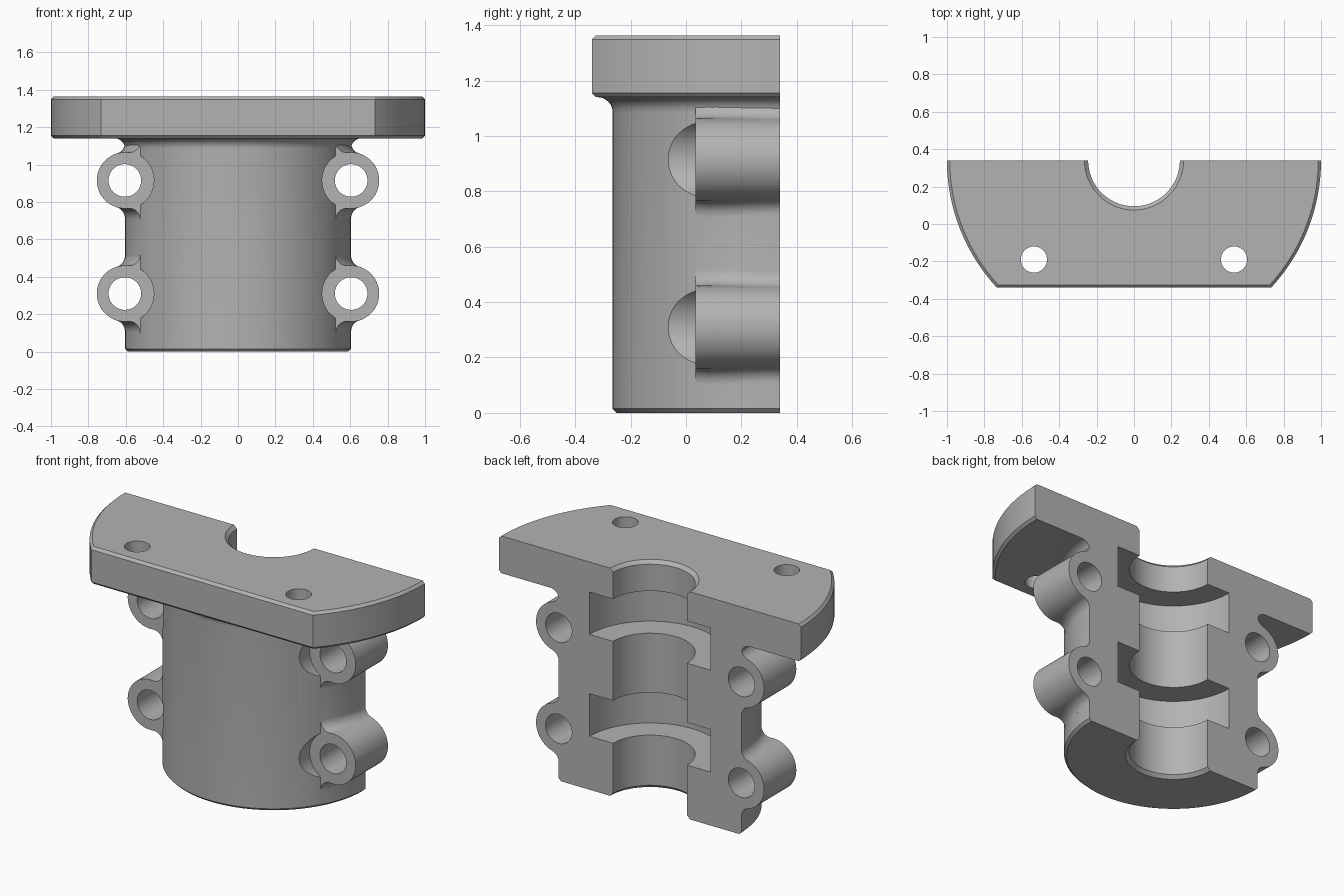
import bpy, bmesh, math
from mathutils import Vector

if "Cube" in bpy.data.objects:
    bpy.data.objects.remove(bpy.data.objects["Cube"], do_unlink=True)

SPLIT = 0.34          # y of the split plane, also the bore axis
R_BODY, R_FLANGE = 0.605, 1.0
Z_FLANGE, Z_TOP = 1.14, 1.363
CH = 0.015            # edge chamfer
FIL = 0.055           # fillet under the flange
BOSS_X, BOSS_R, BOSS_Y = 0.605, 0.15, 0.035
BOSS_Z = (0.31, 0.915)

steel = bpy.data.materials.new("plain_grey")
steel.use_nodes = True
grey = (0.45, 0.45, 0.45, 1)
steel.diffuse_color = grey
steel.node_tree.nodes["Principled BSDF"].inputs["Base Color"].default_value = grey


def loft(name, rings):
    """Solid skinned through equal-sized rings, capped at both ends."""
    bm = bmesh.new()
    loops = [[bm.verts.new(p) for p in ring] for ring in rings]
    n = len(loops[0])
    for a, b in zip(loops, loops[1:]):
        for i in range(n):
            j = (i + 1) % n
            bm.faces.new((a[i], a[j], b[j], b[i]))
    bm.faces.new(loops[0])
    bm.faces.new(loops[-1])
    bmesh.ops.recalc_face_normals(bm, faces=bm.faces)
    mesh = bpy.data.meshes.new(name)
    bm.to_mesh(mesh)
    bm.free()
    mesh.materials.append(steel)
    ob = bpy.data.objects.new(name, mesh)
    bpy.context.collection.objects.link(ob)
    return ob


def circle(r, n):
    steps = [2 * math.pi * (i + 0.5) / n for i in range(n)]
    return [(r * math.cos(a), r * math.sin(a)) for a in steps]


def turned(name, profile, x=0, y=SPLIT, n=128):
    """Solid of revolution about a vertical axis."""
    return loft(name, [[(x + u, y + v, z) for u, v in circle(r, n)] for r, z in profile])


def rod(name, r, x, z, y0, y1):
    return loft(name, [[(x + u, y, z + v) for u, v in circle(r, 64)] for y in (y0, y1)])


def combine(target, tool, operation):
    mod = target.modifiers.new(operation, "BOOLEAN")
    mod.operation, mod.solver, mod.object = operation, "EXACT", tool
    bpy.context.view_layer.objects.active = target
    bpy.ops.object.modifier_apply(modifier=mod.name)
    bpy.data.objects.remove(tool, do_unlink=True)


def flange_ring(z, d):
    """Round plate outline with a flat front, inset by d."""
    r, front = R_FLANGE - d, 2 * SPLIT - d
    a0, a1, n = -math.asin(front / r), 0.2, 40
    arc = [a0 + (a1 - a0) * i / n for i in range(n + 1)]
    half = [(r * math.cos(a), SPLIT + r * math.sin(a), z) for a in arc]
    return half + [(-x, y, z) for x, y, z in reversed(half)]


def boss_ring(side, y, zc, f=0.06):
    """Round lug section blended into the body wall by two fillets."""
    wall = math.sqrt(R_BODY ** 2 - (SPLIT - y) ** 2)
    cx = wall + f
    dz = math.sqrt((BOSS_R + f) ** 2 - (cx - BOSS_X) ** 2)
    t = math.atan2(dz, cx - BOSS_X)
    pts = [(wall - 0.1, dz)]
    for i in range(11):
        a = math.pi + t * i / 10
        pts.append((cx + f * math.cos(a), dz + f * math.sin(a)))
    for i in range(1, 21):
        a = t * (1 - i / 20)
        pts.append((BOSS_X + BOSS_R * math.cos(a), BOSS_R * math.sin(a)))
    pts += [(x, -z) for x, z in reversed(pts[:-1])]
    return [(side * x, y, zc + z) for x, z in pts]


# Body barrel with foot chamfer and fillet up to the flange
profile = [(R_BODY - CH, 0), (R_BODY, CH)]
for i in range(9):
    a = math.pi / 2 * i / 8
    profile.append((R_BODY + FIL * (1 - math.cos(a)), Z_FLANGE - FIL * (1 - math.sin(a))))
profile.append((R_BODY + FIL, Z_FLANGE + 0.1))
housing = turned("split_housing", profile)

# Flange plate
flange = loft("flange", [flange_ring(Z_FLANGE, CH), flange_ring(Z_FLANGE + CH, 0),
                         flange_ring(Z_TOP - CH, 0), flange_ring(Z_TOP, CH)])
combine(housing, flange, "UNION")

# Clamp lugs: clearance in front, filleted boss, bolt hole
for side in (-1, 1):
    x = side * BOSS_X
    for z in BOSS_Z:
        combine(housing, rod("clearance", BOSS_R + 0.005, x, z, -0.5, BOSS_Y + 0.005), "DIFFERENCE")
        rings = [boss_ring(side, BOSS_Y + (SPLIT - BOSS_Y) * i / 8, z) for i in range(9)]
        rings.append([(px, SPLIT + 0.05, pz) for px, _, pz in rings[-1]])
        combine(housing, loft("boss", rings), "UNION")
        combine(housing, rod("bolt_hole", 0.087, x, z, -0.5, 0.6), "DIFFERENCE")
    # Flange mounting hole
    hole = turned("mount_hole", [(0.07, Z_FLANGE - 0.1), (0.07, Z_TOP + 0.1)], side * 0.535, -0.19, 48)
    combine(housing, hole, "DIFFERENCE")

# Bore with two wide inner grooves and chamfered mouths
BORE, GROOVE, LEAD = 0.245, 0.4, 0.02
bore = [(BORE + 2 * LEAD, -LEAD), (BORE, LEAD)]
for low, high in ((0.32, 0.575), (0.93, 1.183)):
    bore += [(BORE, low), (GROOVE, low), (GROOVE, high), (BORE, high)]
bore += [(BORE, Z_TOP - LEAD), (BORE + 2 * LEAD, Z_TOP + LEAD)]
combine(housing, turned("bore", bore), "DIFFERENCE")

# Split plane
block = [[(x, y, z) for x, z in ((-2, -1), (2, -1), (2, 2), (-2, 2))] for y in (SPLIT, 3)]
combine(housing, loft("split_block", block), "DIFFERENCE")

bpy.ops.object.select_all(action="DESELECT")
housing.select_set(True)
bpy.context.view_layer.objects.active = housing
bpy.ops.object.shade_smooth_by_angle(angle=math.radians(25))
